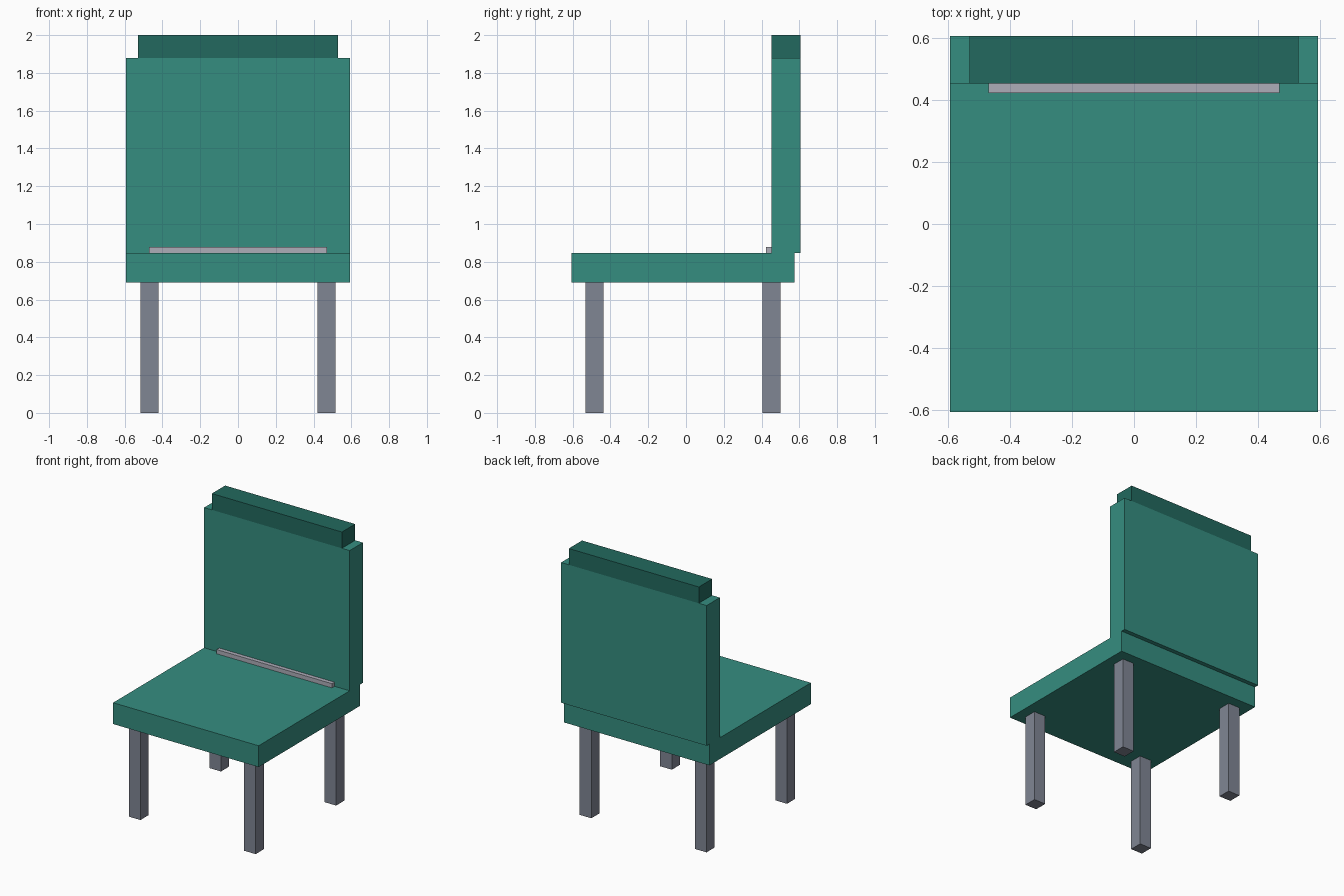
import bpy

if "Cube" in bpy.data.objects:
    bpy.data.objects.remove(bpy.data.objects["Cube"])


def material(name, rgb):
    m = bpy.data.materials.new(name)
    m.diffuse_color = (*rgb, 1.0)
    m.use_nodes = True
    m.node_tree.nodes["Principled BSDF"].inputs["Base Color"].default_value = m.diffuse_color
    return m


teal = material("teal_fabric", (0.036, 0.270, 0.216))
dark_teal = material("dark_teal_fabric", (0.016, 0.141, 0.112))
leg_grey = material("grey_metal", (0.216, 0.238, 0.296))
light_grey = material("light_grey_trim", (0.420, 0.418, 0.485))


def box(name, x, y, z, mat):
    """Box spanning the (low, high) range on each axis."""
    spans = (x, y, z)
    bpy.ops.mesh.primitive_cube_add(size=1, location=[(a + b) / 2 for a, b in spans])
    ob = bpy.context.object
    ob.name = name
    ob.scale = [b - a for a, b in spans]
    bpy.ops.object.transform_apply(location=False, rotation=False, scale=True)
    ob.data.materials.append(mat)
    return ob


# Seat cushion and backrest
box("seat", (-0.593, 0.593), (-0.607, 0.575), (0.69, 0.847), teal)
box("backrest", (-0.593, 0.593), (0.453, 0.607), (0.847, 1.88), teal)

# Narrower rail on top of the backrest
box("top_rail", (-0.53, 0.53), (0.453, 0.607), (1.88, 2.0), dark_teal)

# Thin trim where the seat meets the backrest
box("trim_strip", (-0.47, 0.47), (0.423, 0.453), (0.847, 0.878), light_grey)

# Four square legs
for side, sx in (("left", -1), ("right", 1)):
    x = sorted((sx * 0.422, sx * 0.517))
    for place, y in (("front", (-0.533, -0.438)), ("back", (0.404, 0.499))):
        box(f"{place}_{side}_leg", x, y, (0.0, 0.69), leg_grey)
